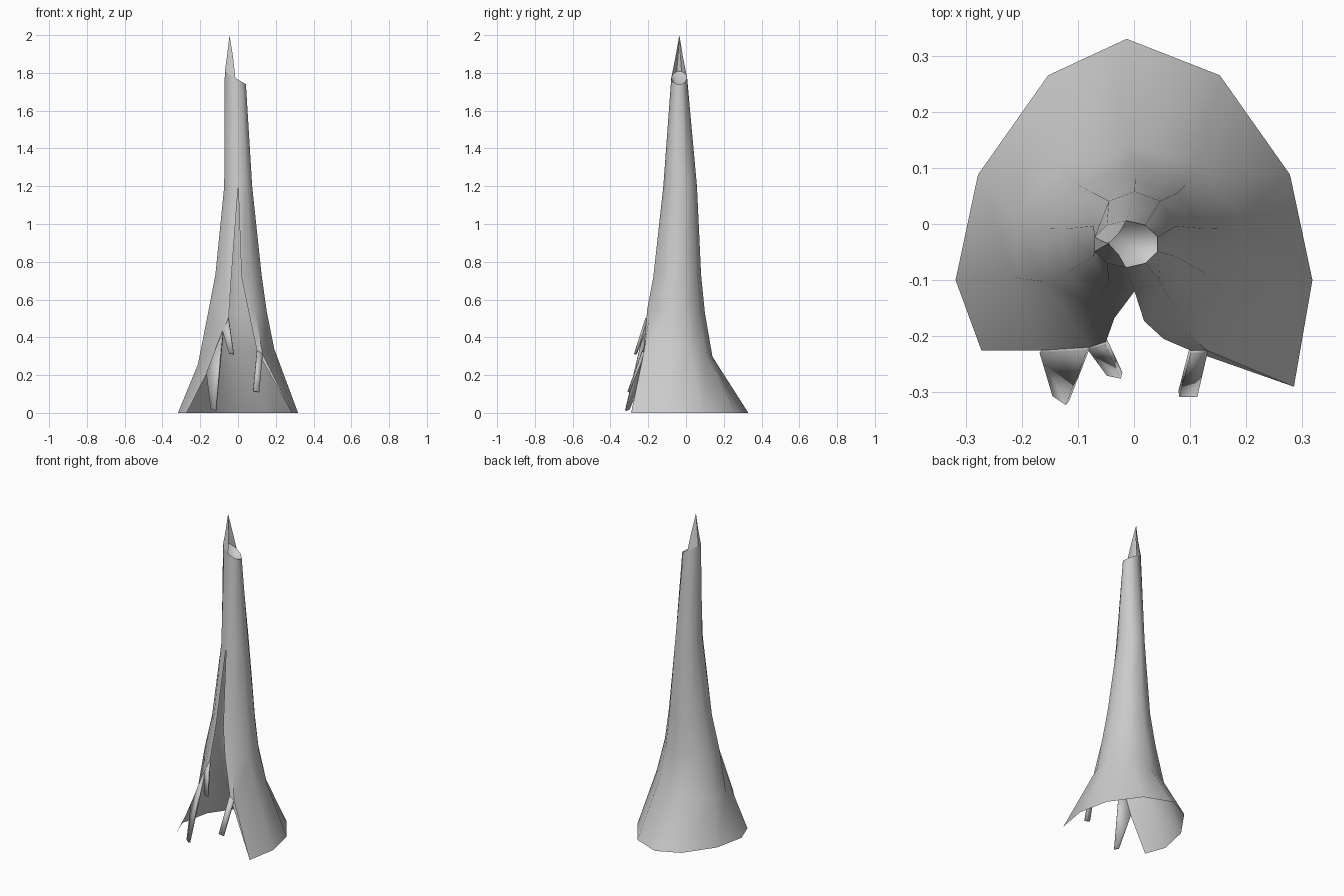
import bpy, bmesh
from math import radians, sin, cos

if "Cube" in bpy.data.objects:
    bpy.data.objects.remove(bpy.data.objects["Cube"])


def make_object(name, build):
    bm = bmesh.new()
    build(bm)
    bmesh.ops.remove_doubles(bm, verts=bm.verts, dist=0.0005)
    mesh = bpy.data.meshes.new(name)
    bm.to_mesh(mesh)
    bm.free()
    ob = bpy.data.objects.new(name, mesh)
    bpy.context.collection.objects.link(ob)
    bpy.ops.object.select_all(action='DESELECT')
    ob.select_set(True)
    bpy.context.view_layer.objects.active = ob
    bpy.ops.object.shade_smooth_by_angle(angle=radians(40))
    return ob


def add_face(bm, pts):
    # drop repeated corners so collapsed quads become triangles
    pts = [p for i, p in enumerate(pts) if p not in pts[:i]]
    if len(pts) > 2:
        bm.faces.new([bm.verts.new(p) for p in pts])


def ring(z, xl, xr, yb, yf, tilt, angles):
    cx, cy = (xl + xr) / 2, (yb + yf) / 2
    rx, ry = (xr - xl) / 2 / cos(radians(18)), (yb - yf) / 2
    pts = []
    for a in angles:
        x = cx + rx * cos(radians(a))
        pts.append((x, cy + ry * sin(radians(a)), z + tilt * x))
    return pts


ARC = range(-18, 199, 36)
FULL = range(-90, 271, 36)

# Base outline, right front corner round the back to left front corner
half = [(0.318, -0.10), (0.278, 0.088), (0.153, 0.265)]
base = [(x, y, 0) for x, y in half] + [(-0.013, 0.33, 0)]
base += [(-x, y, 0) for x, y in reversed(half)]

# Torn edges of the front opening: (inner right, outer right), (outer left, inner left)
R0, L0 = (0.285, -0.29, 0), (-0.272, -0.225, 0)
R1a, R1b = (0.13, -0.225, 0.31), (0.10, -0.225, 0.33)
L1 = (-0.165, -0.225, 0.21)
L2a, L2b = (-0.08, -0.22, 0.43), (-0.05, -0.21, 0.50)
R2a, R2b = (0.09, -0.19, 0.54), (0.053, -0.205, 0.55)
R3a, R3b = (0.07, -0.145, 0.73), (0.018, -0.173, 0.72)
L3a, L3b = (-0.07, -0.145, 0.73), (-0.035, -0.168, 0.72)

rim = ring(1.765, -0.07, 0.042, 0.006, -0.078, -0.6, FULL)
rim[-1] = rim[0]
neck = ring(1.2, -0.073, 0.075, 0.058, -0.12, 0, FULL)
neck[-1] = neck[0]
rows = [
    [R0, R0] + base + [L0, L0],
    [R1b, R1a] + ring(0.3, -0.212, 0.192, 0.14, -0.22, 0.2, ARC) + [L1, L1],
    [R2b, R2a] + ring(0.53, -0.16, 0.152, 0.10, -0.21, 0.05, ARC) + [L2a, L2b],
    [R3b, R3a] + ring(0.73, -0.12, 0.125, 0.08, -0.175, 0, ARC) + [L3a, L3b],
    neck, rim,
]


# Hollow trunk shell with its front slit
def trunk(bm):
    for lo, hi in zip(rows, rows[1:]):
        for c in range(len(lo) - 1):
            add_face(bm, [lo[c], lo[c + 1], hi[c + 1], hi[c]])
    # Pointed shard standing on the left of the broken top
    foot = rim[5:]
    mid = [(-0.027 + (x + 0.014) * 0.55, -0.036 + (y + 0.036) * 0.45, 1.89)
           for x, y, z in foot]
    tip = (-0.045, -0.035, 2.0)
    for i in range(len(foot) - 1):
        add_face(bm, [foot[i], foot[i + 1], mid[i + 1], mid[i]])
        add_face(bm, [mid[i], mid[i + 1], tip])
    # Shallow hollow closing the broken top
    for a, b in zip(rim, rim[1:]):
        add_face(bm, [a, b, (-0.01, -0.036, 1.72)])


make_object("hollow_trunk", trunk)

# Splinters hanging from the torn edge
splinters = {
    "splinter_left": [L1, (-0.142, -0.302, 0.02), (-0.118, -0.318, 0.012), L2a],
    "splinter_middle": [L2a, (-0.047, -0.265, 0.315), (-0.022, -0.27, 0.31), L2b],
    "splinter_right": [R1b, (0.08, -0.303, 0.115), (0.112, -0.303, 0.11), R1a],
}
for name, pts in splinters.items():
    ob = make_object(name, lambda bm, p=pts: add_face(bm, p))
    mod = ob.modifiers.new("thickness", 'SOLIDIFY')
    mod.thickness = 0.012
    mod.offset = 0
